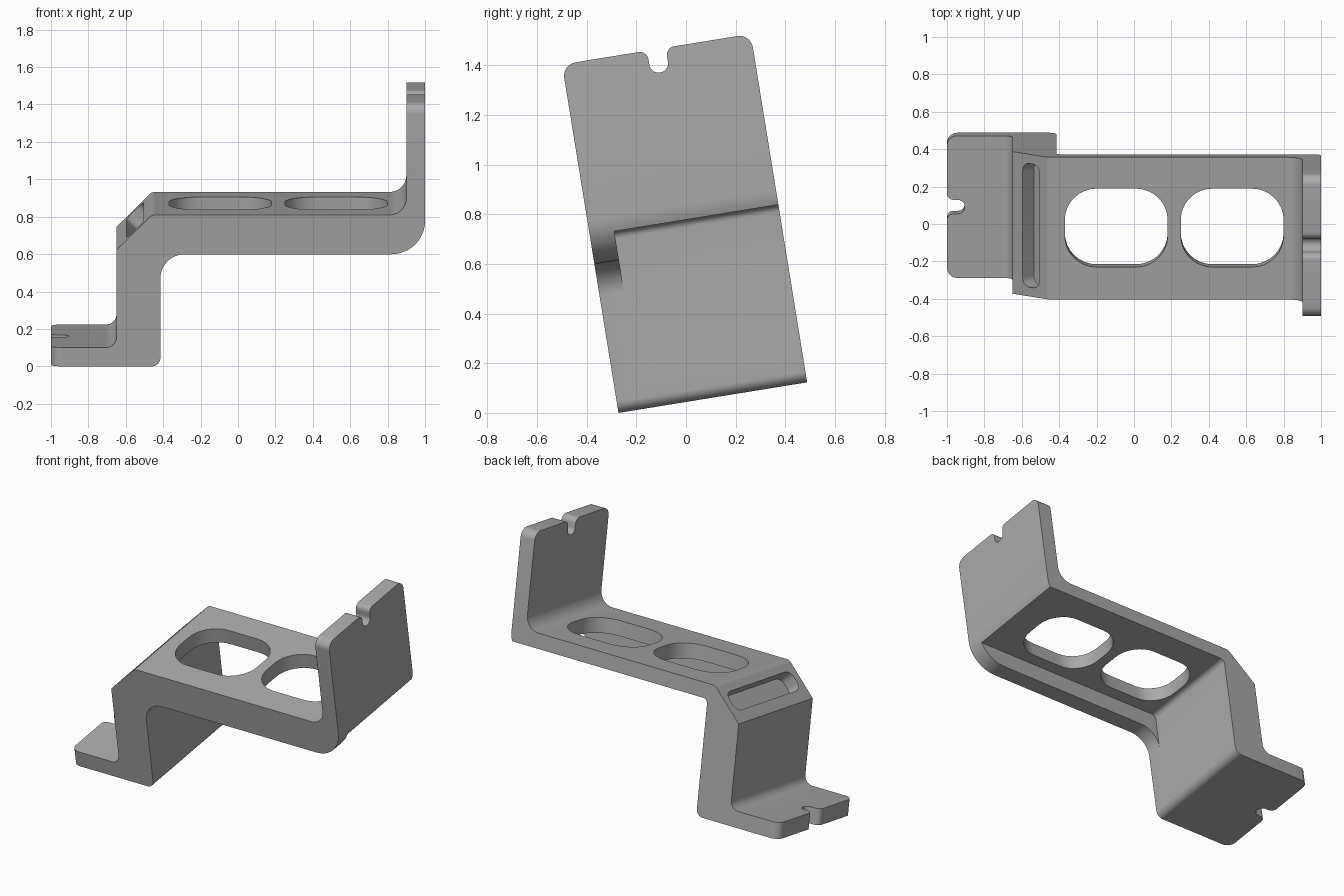
import bpy
from math import sin, cos, tan, radians, pi
from mathutils import Matrix, Vector

cube = bpy.data.objects.get("Cube")
if cube:
    bpy.data.objects.remove(cube, do_unlink=True)

TILT = radians(9.2)
WIDTH, TOP = 0.77, 1.422
X, Y, Z = Vector((1, 0, 0)), Vector((0, 1, 0)), Vector((0, 0, 1))


def rounded(corners, steps=8):
    """Outline from (x, y, radius) corners, each replaced by an arc."""
    out = []
    for i, (x, y, r) in enumerate(corners):
        p = Vector((x, y))
        if r == 0:
            out.append(p)
            continue
        a = (Vector(corners[i - 1][:2]) - p).normalized()
        b = (Vector(corners[(i + 1) % len(corners)][:2]) - p).normalized()
        half = a.angle(b) / 2
        centre = p + (a + b).normalized() * (r / sin(half))
        start = p + a * (r / tan(half)) - centre
        end = p + b * (r / tan(half)) - centre
        sweep = pi - 2 * half
        for k in range(steps + 1):
            t = k / steps
            out.append(centre + (start * sin((1 - t) * sweep)
                                 + end * sin(t * sweep)) / sin(sweep))
    return out


def prism(name, outline, origin, a, b, low, high):
    """Extrude an outline drawn on axes a, b along their normal."""
    n = a.cross(b)
    count = len(outline)
    verts = [origin + a * p.x + b * p.y + n * h for h in (low, high) for p in outline]
    faces = [list(range(count))[::-1], list(range(count, 2 * count))]
    for i in range(count):
        j = (i + 1) % count
        faces.append([i, j, count + j, count + i])
    mesh = bpy.data.meshes.new(name)
    mesh.from_pydata(verts, [], faces)
    obj = bpy.data.objects.new(name, mesh)
    bpy.context.collection.objects.link(obj)
    return obj


def combine(target, tool, operation):
    mod = target.modifiers.new(operation.title(), 'BOOLEAN')
    mod.object, mod.operation, mod.solver = tool, operation, 'EXACT'
    bpy.context.view_layer.objects.active = target
    bpy.ops.object.modifier_apply(modifier=mod.name)
    bpy.data.objects.remove(tool, do_unlink=True)


def notched(far, edge):
    """Plate outline with two rounded corners and a round-bottomed notch."""
    mid, w, deep = WIDTH / 2, 0.038, edge - 0.095
    return rounded([
        (0, far, 0), (WIDTH, far, 0), (WIDTH, edge, 0.055),
        (mid + w, edge, 0.035), (mid + w, deep, 0.037),
        (mid - w, deep, 0.037), (mid - w, edge, 0.035), (0, edge, 0.055)])


# Stepped side profile: foot, riser, chamfer, deck and end plate
profile = rounded([
    (-1.1, 0, 0), (-0.415, 0, 0.045), (-0.415, 0.607, 0.13),
    (1, 0.607, 0.18), (1, TOP + 0.1, 0), (0.9, TOP + 0.1, 0),
    (0.9, 0.82, 0.09), (-0.46, 0.82, 0.04), (-0.65, 0.63, 0),
    (-0.65, 0.102, 0.055), (-1.1, 0.102, 0)], 12)
bracket = prism("bracket", profile, Vector(), X, Z, -WIDTH - 0.1, 0.1)

# Rounded, notched ends of the end plate and the foot
combine(bracket, prism("end_outline", notched(-0.1, TOP), Vector(), Y, Z, -1.3, 1.3), 'INTERSECT')
combine(bracket, prism("foot_outline", notched(-1.2, 1.0), Vector(), Y, -X, -2, 2), 'INTERSECT')

# Open underside behind the front lip
under = rounded([(-0.415, 0.2, 0), (1.2, 0.2, 0), (1.2, 0.725, 0), (-0.415, 0.725, 0.03)])
combine(bracket, prism("underside_cut", under, Vector(), X, Z, -WIDTH - 0.2, -0.1), 'DIFFERENCE')

# Two rounded windows through the deck
for x in (-0.37, 0.25):
    window = rounded([(x, 0.175, 0.17), (x + 0.55, 0.175, 0.17),
                      (x + 0.55, 0.6, 0.17), (x, 0.6, 0.17)])
    combine(bracket, prism("window_cut", window, Vector(), X, Y, 0.5, 1), 'DIFFERENCE')

# Blind slot sunk into the chamfer
slope = Vector((1, 0, 1)).normalized()
slot = rounded([(-0.065, 0.05, 0.05), (0.065, 0.05, 0.05),
                (0.065, 0.72, 0.05), (-0.065, 0.72, 0.05)])
combine(bracket, prism("slot_cut", slot, Vector((-0.55, 0, 0.73)), slope, Y, -0.085, 0.2), 'DIFFERENCE')

# Lean the finished bracket back
bracket.data.transform(Matrix.Translation((0, -0.272, 0)) @ Matrix.Rotation(TILT, 4, 'X'))
lowest = min(v.co.z for v in bracket.data.vertices)
bracket.data.transform(Matrix.Translation((0, 0, -lowest)))

# Single grey finish
grey = bpy.data.materials.new("plain_grey")
grey.use_nodes = True
colour = (0.4, 0.4, 0.4, 1)
grey.diffuse_color = colour
grey.node_tree.nodes["Principled BSDF"].inputs["Base Color"].default_value = colour
bracket.data.materials.clear()
bracket.data.materials.append(grey)

bpy.ops.object.select_all(action='DESELECT')
bracket.select_set(True)
bpy.context.view_layer.objects.active = bracket
bpy.ops.object.shade_smooth_by_angle(angle=radians(30))
